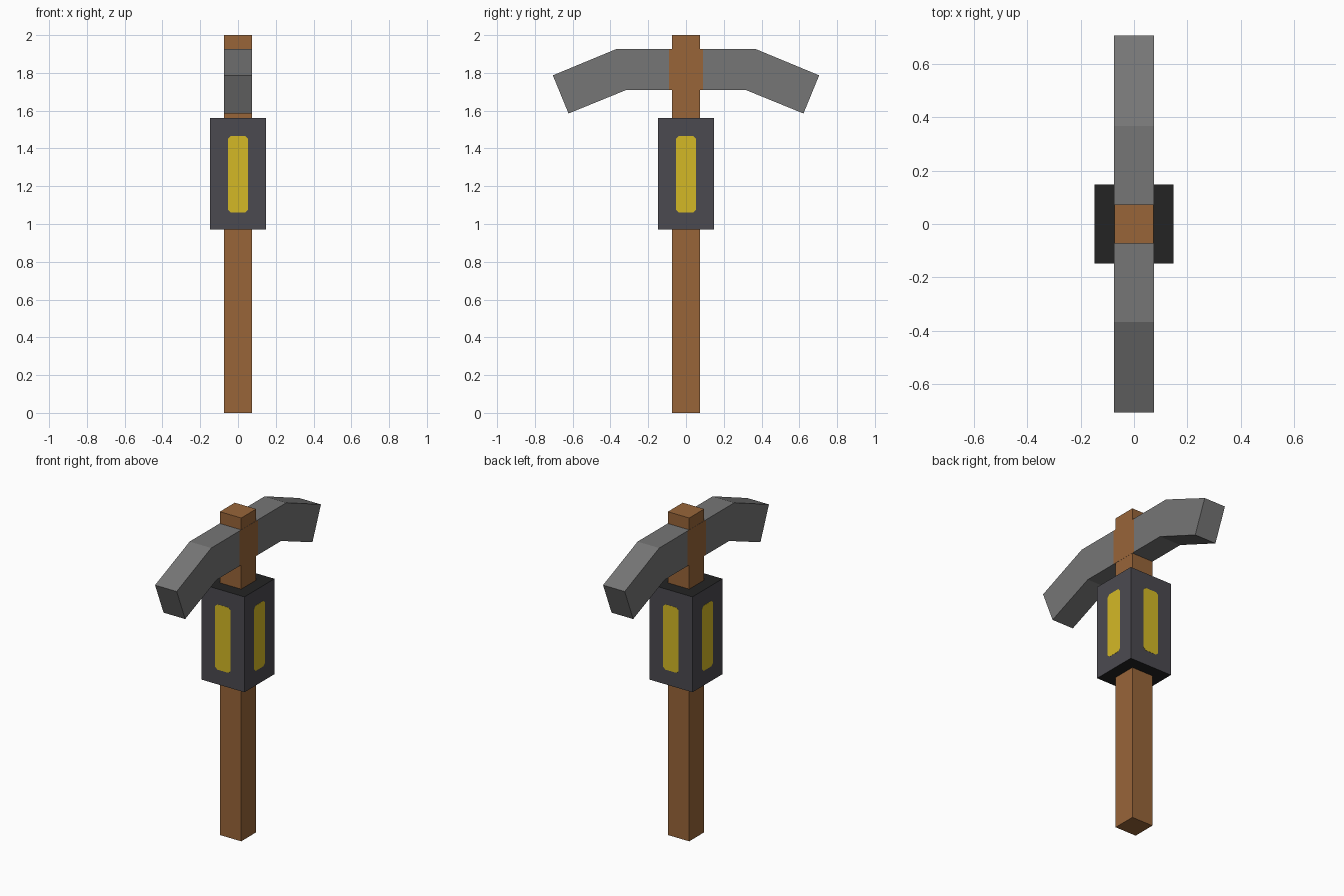
import bpy, bmesh
from math import pi
from mathutils import Matrix

cube = bpy.data.objects.get("Cube")
if cube:
    bpy.data.objects.remove(cube, do_unlink=True)


def material(name, r, g, b):
    """Flat material from display RGB (0-255), converted to linear."""
    lin = [((c / 255 + 0.055) / 1.055) ** 2.4 for c in (r, g, b)] + [1]
    m = bpy.data.materials.new(name)
    m.use_nodes = True
    m.diffuse_color = lin
    m.node_tree.nodes["Principled BSDF"].inputs["Base Color"].default_value = lin
    return m


WOOD = material("brown wood", 152, 101, 57)
STEEL = material("grey metal", 118, 118, 118)
CASING = material("dark casing", 75, 74, 80)
CAP = material("black casing end", 35, 35, 35)
GLOW = material("yellow panel", 212, 185, 38)


def finish(name, bm, *mats):
    bmesh.ops.recalc_face_normals(bm, faces=bm.faces)
    mesh = bpy.data.meshes.new(name)
    bm.to_mesh(mesh)
    bm.free()
    for m in mats:
        mesh.materials.append(m)
    obj = bpy.data.objects.new(name, mesh)
    bpy.context.collection.objects.link(obj)
    return obj


def square_post(half, z0, z1):
    bm = bmesh.new()
    bmesh.ops.create_cube(bm, size=1)
    bmesh.ops.scale(bm, vec=(2 * half, 2 * half, z1 - z0), verts=bm.verts)
    bmesh.ops.translate(bm, vec=(0, 0, (z0 + z1) / 2), verts=bm.verts)
    return bm


# Handle
finish("handle", square_post(0.073, 0, 2), WOOD)

# Casing around the handle, with black ends
bm = square_post(0.147, 0.97, 1.56)
for f in bm.faces:
    f.material_index = int(abs(f.normal.z) > 0.5)
finish("casing", bm, CASING, CAP)

# Bent head: (top y, top z, bottom y, bottom z) per station, mirrored in y
half = [(0.09, 1.927, 0.09, 1.71), (0.367, 1.927, 0.315, 1.71),
        (0.705, 1.787, 0.622, 1.585)]
stations = [(-a, b, -c, d) for a, b, c, d in reversed(half)] + half
bm = bmesh.new()
W = 0.074
rings = [[bm.verts.new(p) for p in
          ((-W, ty, tz), (W, ty, tz), (W, by, bz), (-W, by, bz))]
         for ty, tz, by, bz in stations]
for a, b in zip(rings, rings[1:]):
    for i in range(4):
        j = (i + 1) % 4
        bm.faces.new((a[i], a[j], b[j], b[i]))
bm.faces.new(rings[0])
bm.faces.new(rings[-1])
bm.normal_update()
# The middle side faces show wood
for f in bm.faces:
    c = f.calc_center_median()
    f.material_index = int(abs(f.normal.x) > 0.9 and abs(c.y) < 0.05)
finish("pick_head", bm, STEEL, WOOD)

# Yellow panels with clipped corners, one on each casing side
X, Z, CUT = 0.053, 0.202, 0.015
outline = [(X, Z - CUT), (X - CUT, Z), (CUT - X, Z), (-X, Z - CUT),
           (-X, CUT - Z), (CUT - X, -Z), (X - CUT, -Z), (X, CUT - Z)]
for k, side in enumerate(("front", "left", "back", "right")):
    bm = bmesh.new()
    face = bm.faces.new([bm.verts.new((x, -0.146, 1.263 + z)) for x, z in outline])
    ext = bmesh.ops.extrude_face_region(bm, geom=[face])["geom"]
    bmesh.ops.translate(bm, vec=(0, -0.002, 0),
                        verts=[v for v in ext if isinstance(v, bmesh.types.BMVert)])
    bmesh.ops.transform(bm, matrix=Matrix.Rotation(k * pi / 2, 4, "Z"), verts=bm.verts)
    finish(side + "_panel", bm, GLOW)
